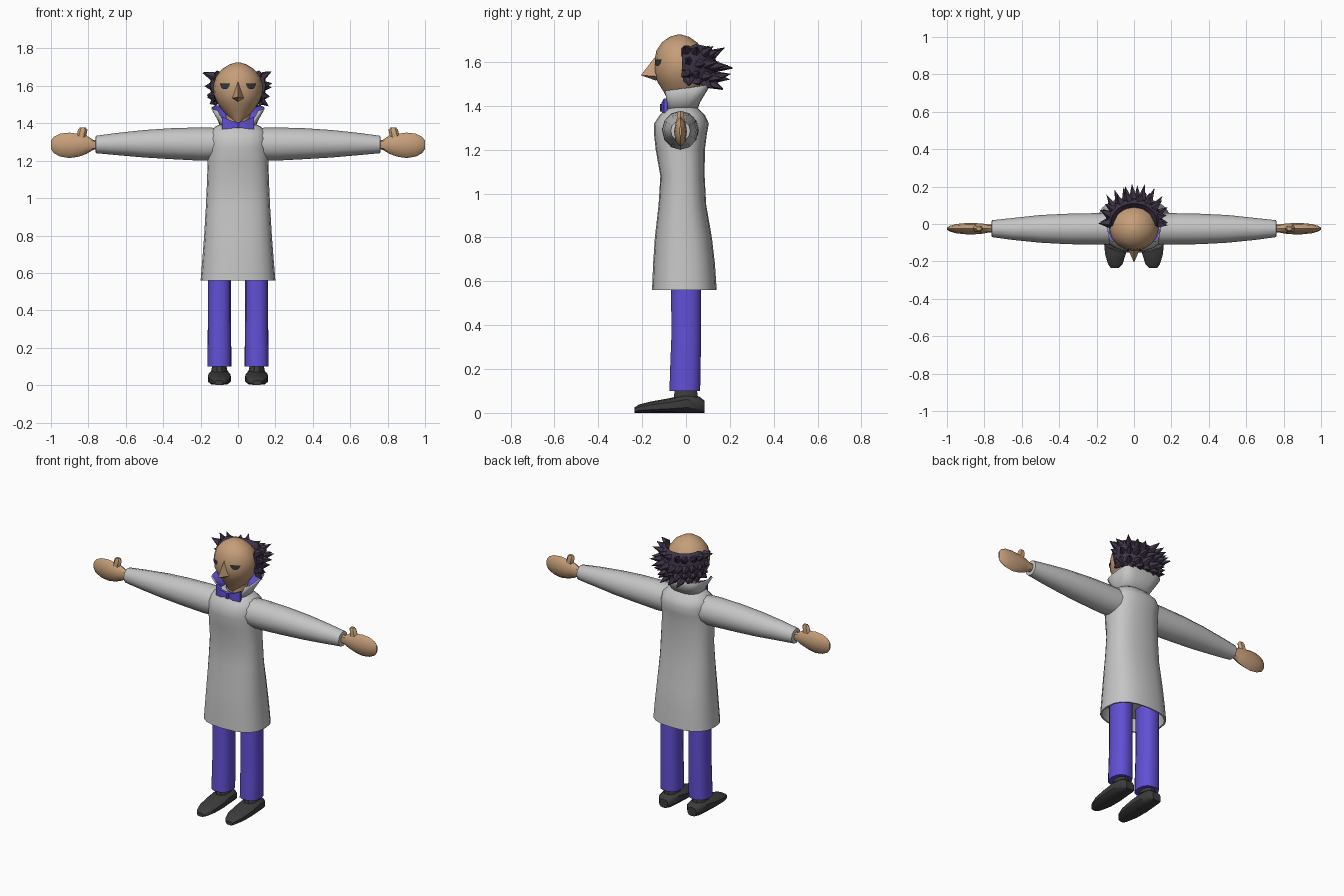
import bpy, math, random

random.seed(4)


def material(name, rgb):
    m = bpy.data.materials.new(name)
    m.diffuse_color = (*rgb, 1)
    return m


SKIN = material("skin", (0.56, 0.34, 0.19))
COAT = material("coat_grey", (0.56, 0.56, 0.56))
BLUE = material("violet_blue", (0.12, 0.08, 0.66))
HAIR = material("dark_purple", (0.05, 0.035, 0.065))
SHOE = material("charcoal", (0.045, 0.045, 0.045))
EYE = material("eye_grey", (0.035, 0.04, 0.045))


def build(name, verts, faces, mats, smooth=40, mirror=False):
    """Make an object from a mesh, optionally mirrored left to right."""
    me = bpy.data.meshes.new(name)
    me.from_pydata(verts, [], faces)
    ob = bpy.data.objects.new(name, me)
    bpy.context.collection.objects.link(ob)
    for m in mats:
        me.materials.append(m)
    if smooth:
        bpy.ops.object.select_all(action='DESELECT')
        ob.select_set(True)
        bpy.context.view_layer.objects.active = ob
        bpy.ops.object.shade_smooth_by_angle(angle=math.radians(smooth))
    if mirror:
        ob.modifiers.new("mirror", 'MIRROR').use_mirror_merge = False
    return ob


def skin_rings(rings, cyclic=True, caps=True):
    """Faces joining equal rings of points."""
    n = len(rings[0])
    verts = [p for r in rings for p in r]
    faces = []
    for i in range(len(rings) - 1):
        for j in range(n if cyclic else n - 1):
            k = (j + 1) % n
            faces.append((i*n + j, i*n + k, (i+1)*n + k, (i+1)*n + j))
    if caps:
        faces.append(tuple(reversed(range(n))))
        faces.append(tuple(range((len(rings)-1)*n, len(rings)*n)))
    return verts, faces


def oval(a0, a1, b0, b1, sides, power=2, start=0.0, sweep=math.tau):
    """Superellipse inside the box a0..a1, b0..b1."""
    closed = sweep >= math.tau - 1e-6
    pts = []
    for j in range(sides if closed else sides + 1):
        t = start + sweep * j / sides
        c, s = math.cos(t), math.sin(t)
        c = math.copysign(abs(c) ** (2 / power), c)
        s = math.copysign(abs(s) ** (2 / power), s)
        pts.append(((a0+a1)/2 + (a1-a0)/2*c, (b0+b1)/2 + (b1-b0)/2*s))
    return pts


PLACE = {'z': lambda t, a, b: (a, b, t),
         'x': lambda t, a, b: (t, a, b),
         'y': lambda t, a, b: (b, t, a)}


def loft(name, axis, sections, mat, sides=16, power=2, smooth=40, mirror=False):
    """Loft of (position, a0, a1, b0, b1) sections along an axis."""
    rings = [[PLACE[axis](t, a, b) for a, b in oval(*box, sides, power)]
             for t, *box in sections]
    return build(name, *skin_rings(rings), [mat], smooth, mirror)


# Long coat with a hollow hem
loft("coat", 'z', [(t, -x, x, y0, y1) for t, x, y0, y1 in [
    (0.64, 0.175, -0.135, 0.115), (0.56, 0.19, -0.147, 0.132), (0.56, 0.2, -0.155, 0.14),
    (0.68, 0.19, -0.15, 0.132), (0.8, 0.181, -0.142, 0.118), (0.95, 0.172, -0.125, 0.092),
    (1.08, 0.166, -0.117, 0.085), (1.2, 0.162, -0.138, 0.086), (1.27, 0.16, -0.146, 0.095),
    (1.32, 0.16, -0.145, 0.104), (1.355, 0.152, -0.122, 0.088), (1.38, 0.125, -0.1, 0.065),
    (1.4, 0.085, -0.082, 0.045)]], COAT, 20, 2.5, 45)

# Sleeves
loft("sleeve", 'x', [
    (0.1, -0.11, 0.06, 1.205, 1.375), (0.2, -0.11, 0.058, 1.2, 1.378),
    (0.35, -0.108, 0.055, 1.208, 1.374), (0.5, -0.1, 0.048, 1.217, 1.364),
    (0.65, -0.085, 0.032, 1.23, 1.348), (0.76, -0.07, 0.02, 1.24, 1.333),
    (0.763, -0.05, 0.0, 1.26, 1.312), (0.74, -0.045, -0.005, 1.265, 1.307)],
    COAT, 12, mirror=True)

# Hands and upright thumbs
loft("hand", 'x', [
    (0.74, -0.045, -0.005, 1.262, 1.31), (0.775, -0.045, -0.003, 1.258, 1.312),
    (0.81, -0.052, 0.002, 1.236, 1.335), (0.85, -0.055, 0.005, 1.222, 1.343),
    (0.9, -0.055, 0.005, 1.214, 1.35), (0.95, -0.05, 0.0, 1.222, 1.345),
    (0.985, -0.04, -0.01, 1.24, 1.328), (1.0, -0.03, -0.02, 1.262, 1.308)],
    SKIN, 8, mirror=True)
loft("thumb", 'z', [
    (1.3, 0.815, 0.875, -0.047, -0.003), (1.34, 0.81, 0.862, -0.045, -0.005),
    (1.365, 0.805, 0.855, -0.042, -0.008), (1.378, 0.815, 0.845, -0.035, -0.015)],
    SKIN, 6, mirror=True)

# Trouser legs
loft("trouser_leg", 'z', [
    (0.1, 0.045, 0.155, -0.065, 0.058), (0.1, 0.036, 0.164, -0.077, 0.066),
    (0.2, 0.036, 0.163, -0.074, 0.068), (0.35, 0.038, 0.161, -0.068, 0.07),
    (0.66, 0.038, 0.161, -0.07, 0.07)], BLUE, 14, 2.4, mirror=True)

# Shoes and ankles
loft("shoe", 'y', [
    (-0.235, 0.0, 0.025, 0.08, 0.125), (-0.215, 0.0, 0.038, 0.06, 0.14),
    (-0.16, 0.0, 0.052, 0.042, 0.157), (-0.08, 0.0, 0.066, 0.036, 0.163),
    (0.0, 0.0, 0.085, 0.04, 0.16), (0.06, 0.0, 0.075, 0.048, 0.152),
    (0.085, 0.0, 0.055, 0.07, 0.13)], SHOE, 10, 2.8, mirror=True)
loft("ankle", 'z', [
    (0.04, 0.05, 0.15, -0.065, 0.062), (0.12, 0.065, 0.135, -0.05, 0.05)],
    SHOE, 10, mirror=True)

# Neck and head
loft("neck", 'z', [(1.36, -0.06, 0.06, -0.07, 0.035),
                   (1.5, -0.07, 0.07, -0.07, 0.07)], SKIN, 12)
loft("head", 'z', [(t, -x, x, y0, y1) for t, x, y0, y1 in [
    (1.41, 0.03, -0.075, 0.03), (1.425, 0.045, -0.083, 0.05), (1.465, 0.08, -0.102, 0.075),
    (1.505, 0.108, -0.128, 0.092), (1.55, 0.127, -0.145, 0.103), (1.6, 0.132, -0.143, 0.1),
    (1.65, 0.117, -0.136, 0.085), (1.69, 0.085, -0.11, 0.05),
    (1.715, 0.045, -0.075, 0.015), (1.725, 0.01, -0.04, -0.02)]], SKIN, 16, smooth=35)

# Pointed nose
build("nose", [(0, -0.136, 1.63), (0, -0.206, 1.54), (-0.032, -0.135, 1.535),
               (0.032, -0.135, 1.535), (0, -0.135, 1.515)],
      [(0, 2, 1), (0, 1, 3), (1, 2, 4), (1, 4, 3)], [SKIN], 0)

# Half-closed eyes, wrapped on the face
xs = [0.044 + 0.052 * i / 8 for i in range(9)]
face_y = [-0.021 - 0.128 * math.sqrt(1 - (x / 0.136) ** 2) for x in xs]
drop = [0.004 + 0.026 * math.sqrt(max(0, 1 - ((x - 0.07) / 0.026) ** 2)) for x in xs]
build("eye", *skin_rings([[(x, y, 1.612 - d) for x, y, d in zip(xs, face_y, drop)],
                          [(x, y, 1.612) for x, y in zip(xs, face_y)]], False, False),
      [EYE], mirror=True)

# Flared collar, open at the front, with a coloured lining
open_start, open_sweep = math.radians(-48), math.radians(276)
rings = [[(a, b, z + dz * (b - 0.11)) for a, b in
          oval(-x, x, y0, y1, 18, p, open_start, open_sweep)]
         for z, x, y0, y1, p, dz in [(1.365, 0.088, -0.098, 0.045, 2.4, 0),
                                     (1.42, 0.108, -0.1, 0.065, 3, 0.04),
                                     (1.492, 0.142, -0.112, 0.11, 4, 0.12)]]
collar = build("collar", *skin_rings(rings, False, False), [COAT, BLUE])
shell = collar.modifiers.new("lining", 'SOLIDIFY')
shell.thickness, shell.offset, shell.material_offset = 0.008, -1, 1

# Bow tie: a wing with front and back faces, plus a knot
wing = [[(x, y, z0), (x, y, z1), (x, y + 0.016, z1), (x, y + 0.016, z0)]
        for x, y, z0, z1 in [(0.0, -0.108, 1.38, 1.405), (0.04, -0.112, 1.372, 1.415),
                             (0.085, -0.1, 1.368, 1.435)]]
build("bow_tie", *[v if i == 0 else [tuple(reversed(f)) for f in v]
                   for i, v in enumerate(skin_rings(wing))], [BLUE], 0, True)
loft("bow_knot", 'z', [(1.375, -0.014, 0.014, -0.118, -0.085),
                       (1.408, -0.014, 0.014, -0.118, -0.085)], BLUE, 8)

# Horseshoe of hair round the sides and back
rings = []
for i in range(19):
    u = i / 18
    phi = math.radians(-14 + 208 * u)
    back = max(0, math.sin(phi))
    size = min(1, 0.55 + 3 * min(u, 1 - u))
    zc = 1.602 - 0.022 * back
    rings.append([((0.122 + r) * math.cos(phi), 0.012 + (0.098 + r) * math.sin(phi), z)
                  for r, z in oval(-0.03, 0.03, zc - 0.088 * size, zc + 0.088 * size, 8)])
verts, faces = skin_rings(rings)
build("hair_band", verts, [tuple(reversed(f)) for f in faces], [HAIR], 0)

# Spikes: rows of thin pyramids pointing outwards
verts, faces = [], []
rows = [(1.645, 1.68, 0.195, 0.165, 10, 0), (1.6, 1.605, 0.19, 0.215, 11, 6),
        (1.55, 1.555, 0.175, 0.195, 10, 0), (1.53, 1.505, 0.16, 0.165, 9, 5)]
for zb, zt, rx, ry, count, shift in rows:
    for i in range(count):
        phi = math.radians(-4 + shift + (188 - 2 * shift) * i / (count - 1))
        c, s = math.cos(phi), math.sin(phi)
        drop = 0.02 * max(0, s)
        k = len(verts)
        for j in range(5):
            w = math.tau * j / 5
            side, up = 0.03 * math.cos(w), 0.032 * math.sin(w)
            verts.append((0.128 * c - side * s, 0.012 + 0.104 * s + side * c, zb - drop + up))
        reach = random.uniform(0.9, 1.03)
        turn = phi + random.uniform(-0.1, 0.1)
        verts.append((rx * reach * math.cos(turn), 0.015 + ry * reach * math.sin(turn),
                      zt - drop + random.uniform(-0.015, 0.012)))
        faces += [(k + j, k + (j + 1) % 5, k + 5) for j in range(5)]
build("hair_spikes", verts, faces, [HAIR], 0)
